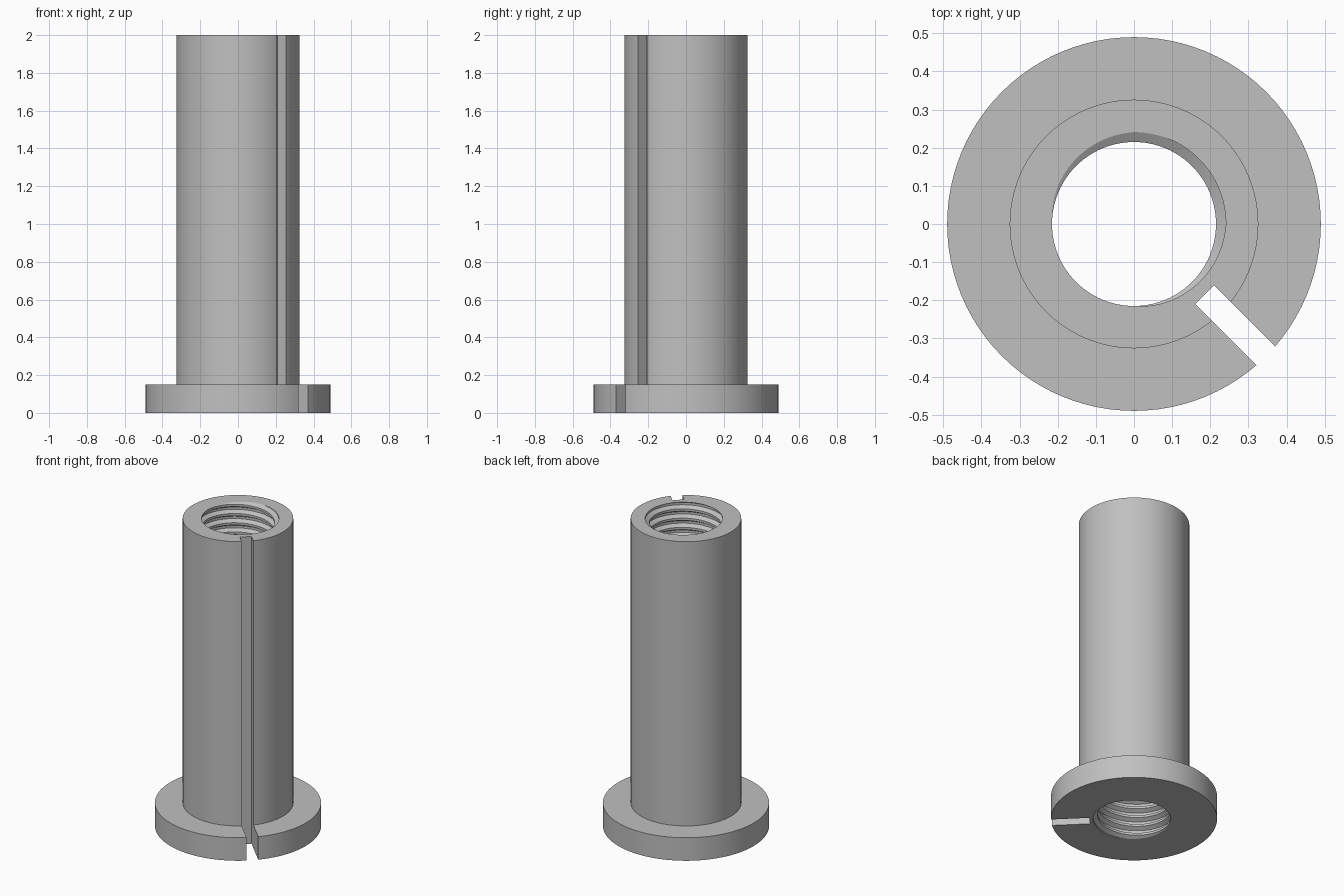
import bpy, bmesh, math

if "Cube" in bpy.data.objects:
    bpy.data.objects.remove(bpy.data.objects["Cube"])

SEG = 96
PITCH = 0.06
R_CREST, R_ROOT = 0.215, 0.241


def make_object(name, bm):
    bmesh.ops.recalc_face_normals(bm, faces=bm.faces[:])
    mesh = bpy.data.meshes.new(name)
    bm.to_mesh(mesh)
    bm.free()
    obj = bpy.data.objects.new(name, mesh)
    bpy.context.collection.objects.link(obj)
    return obj


def flanged_body():
    # solid lathe: wide foot flange, then the long barrel
    profile = [(0.49, 0), (0.49, 0.15), (0.326, 0.15), (0.326, 2)]
    bm = bmesh.new()
    rings = [[bm.verts.new((r * math.cos(2 * math.pi * i / SEG),
                            r * math.sin(2 * math.pi * i / SEG), z))
              for i in range(SEG)] for r, z in profile]
    for a, b in zip(rings, rings[1:]):
        for i in range(SEG):
            j = (i + 1) % SEG
            bm.faces.new((a[i], a[j], b[j], b[i]))
    bm.faces.new(rings[0][::-1])
    bm.faces.new(rings[-1])
    return make_object("threaded_sleeve", bm)


def thread_cutter():
    # right-handed helix: crest flat, flank, root flat, flank per pitch
    section = [(R_CREST, 0.0), (R_CREST, 0.25), (R_ROOT, 0.5), (R_ROOT, 0.75)]
    turns = math.ceil(2 / PITCH) + 5
    # phase puts the root flat at 0 to 90 degrees on the top face
    z0 = 2 - 0.75 * PITCH - (turns - 3) * PITCH
    n = turns * SEG
    bm = bmesh.new()
    cols = []
    for j in range(n + 1):
        a = 2 * math.pi * j / SEG
        cols.append([bm.verts.new((r * math.cos(a), r * math.sin(a),
                                   z0 + PITCH * (t + j / SEG)))
                     for r, t in section])
    for j in range(n):
        a, b = cols[j], cols[j + 1]
        for k in range(3):
            bm.faces.new((a[k], b[k], b[k + 1], a[k + 1]))
        if j + SEG < n:
            c, d = cols[j + SEG], cols[j + SEG + 1]
            bm.faces.new((a[3], b[3], d[0], c[0]))
    # close both ends with a fan to a point on the axis
    bm.edges.ensure_lookup_table()
    rim = [e for e in bm.edges if e.is_boundary]
    low = bm.verts.new((0, 0, z0 - 0.3))
    high = bm.verts.new((0, 0, z0 + PITCH * (turns + 1) + 0.3))
    for e in rim:
        mid = sum(v.co.z for v in e.verts) / 2
        bm.faces.new((e.verts[0], e.verts[1], low if mid < 1 else high))
    return make_object("thread_cutter", bm)


def slot_cutter(side):
    # straight slot along the full length, stopping short of the bore
    bm = bmesh.new()
    bmesh.ops.create_cube(bm, size=1)
    a = math.radians(-45)
    for v in bm.verts:
        u = side * (0.262 + (v.co.x + 0.5) * 0.4)
        w = v.co.y * 0.07
        v.co = (u * math.cos(a) - w * math.sin(a),
                u * math.sin(a) + w * math.cos(a), 1 + v.co.z * 2.4)
    return make_object("slot_cutter", bm)


sleeve = flanged_body()
bpy.context.view_layer.objects.active = sleeve
sleeve.select_set(True)

# cut the threaded bore and the two opposite slots
for cutter in (thread_cutter(), slot_cutter(1), slot_cutter(-1)):
    cutter.hide_render = True
    mod = sleeve.modifiers.new("cut", 'BOOLEAN')
    mod.operation = 'DIFFERENCE'
    mod.solver = 'EXACT'
    mod.object = cutter
    bpy.ops.object.modifier_apply(modifier=mod.name)
    bpy.data.objects.remove(cutter)

grey = bpy.data.materials.new("steel grey")
grey.diffuse_color = (0.53, 0.53, 0.53, 1)
grey.use_nodes = True
grey.node_tree.nodes["Principled BSDF"].inputs["Base Color"].default_value = grey.diffuse_color
sleeve.data.materials.clear()
sleeve.data.materials.append(grey)
bpy.ops.object.shade_smooth_by_angle(angle=math.radians(30))
